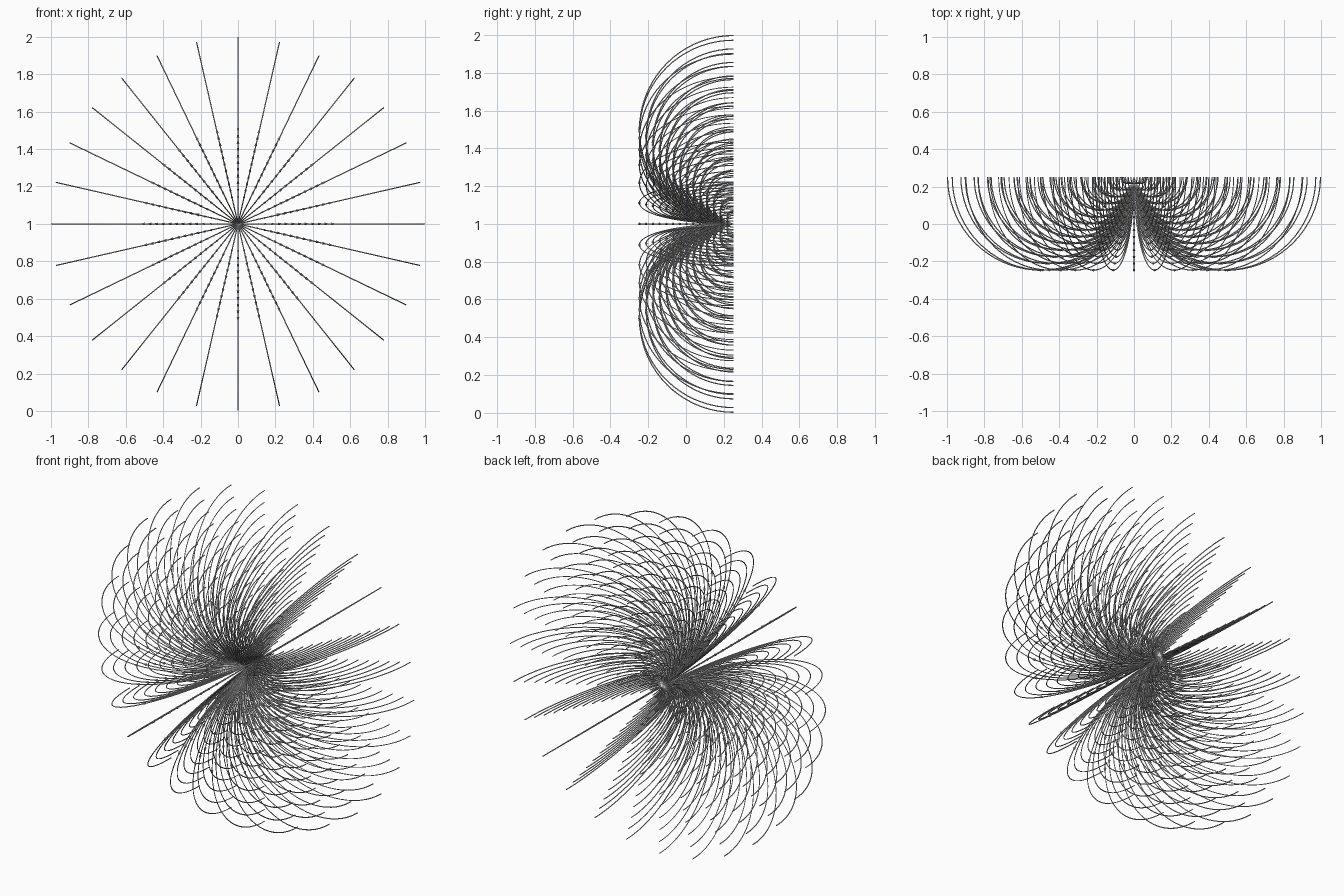
import bpy, bmesh
from math import pi, sin, cos
from mathutils import Matrix

if "Cube" in bpy.data.objects:
    bpy.data.objects.remove(bpy.data.objects["Cube"])

SPOKES, ARCS, SEG = 28, 14, 36
WIRE = 0.003
Y_BACK = 0.252

# nested half-circle wires sharing one starting point, all in one radial plane
wires = bpy.data.curves.new("arc_wires", 'CURVE')
wires.dimensions = '3D'
wires.bevel_depth = WIRE
wires.bevel_resolution = 0
wires.use_fill_caps = True
# small cone markers at the middle of each arc, smaller on the inner arcs
bm = bmesh.new()
for k in range(1, ARCS + 1):
    r = 0.4985 * k / ARCS
    sp = wires.splines.new('POLY')
    sp.points.add(SEG)
    for i, p in enumerate(sp.points):
        t = pi * i / SEG
        p.co = (r * (1 - cos(t)), Y_BACK - r * sin(t), 0, 1)
    size = min(1, 0.2 + 0.8 * k / 6)
    place = Matrix.Translation((r + 0.016 * size, Y_BACK - r, 0)) @ Matrix.Rotation(pi / 2, 4, 'Y')
    bmesh.ops.create_cone(bm, cap_ends=True, segments=8, radius1=0.007 * size,
                          radius2=0, depth=0.032 * size, matrix=place)
markers = bpy.data.meshes.new("arc_markers")
bm.to_mesh(markers)
bm.free()

# repeat the fan of arcs around the front-back axis
for s in range(SPOKES):
    turn = Matrix.Translation((0, 0, 1)) @ Matrix.Rotation(2 * pi * s / SPOKES, 4, 'Y')
    for name, data in (("arc_wires", wires), ("arc_markers", markers)):
        ob = bpy.data.objects.new(f"{name}_{s + 1}", data)
        ob.matrix_world = turn
        bpy.context.collection.objects.link(ob)
